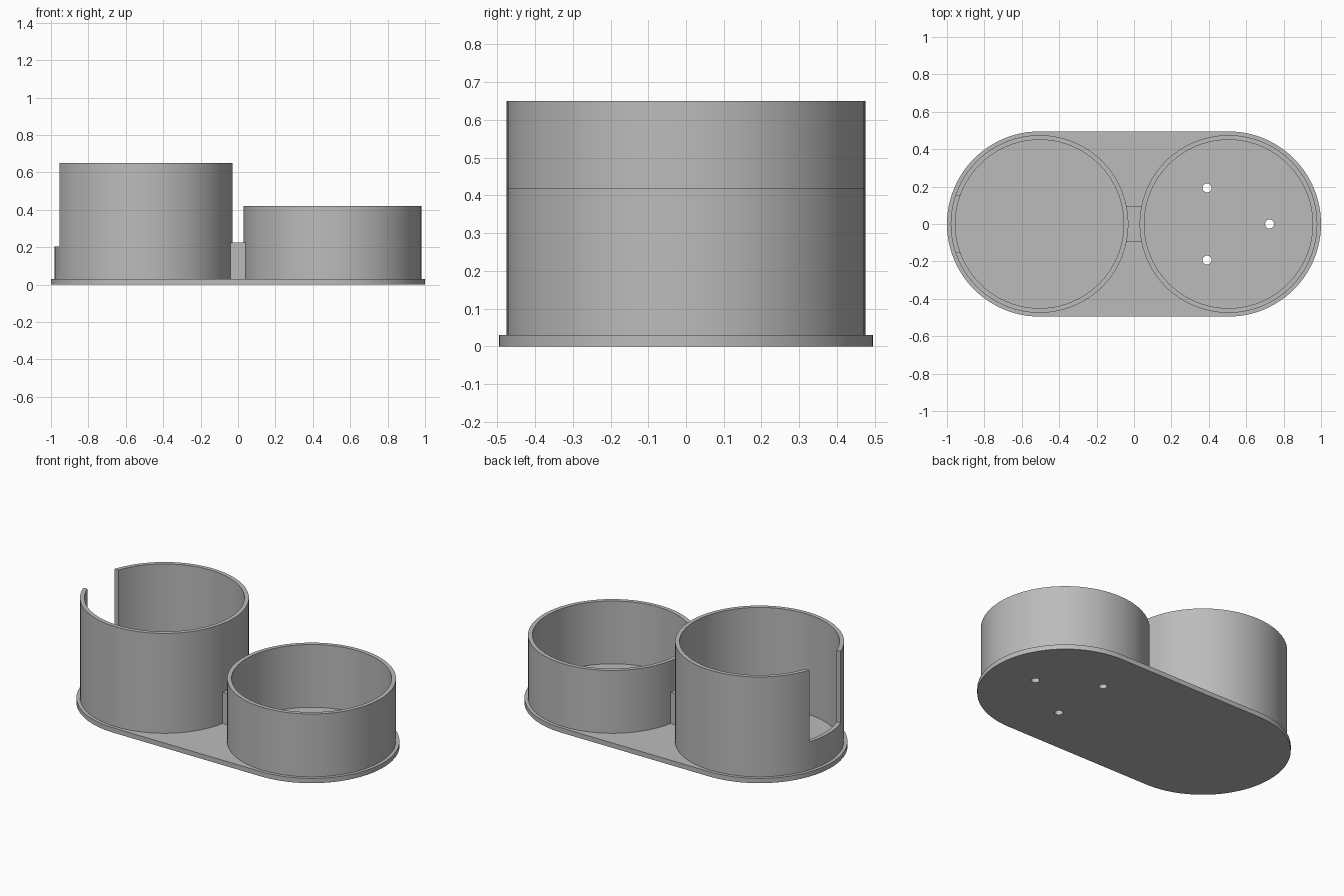
import bpy
import bmesh
from math import pi, cos, sin

default = bpy.data.objects.get("Cube")
if default:
    bpy.data.objects.remove(default, do_unlink=True)

SPACING = 0.505      # cup centre distance from the middle
OUTER, INNER = 0.475, 0.45
BASE_R, BASE_TOP = 0.495, 0.03
SEGMENTS = 96

grey = bpy.data.materials.new("plain_grey")
grey.use_nodes = True
color = (0.5, 0.5, 0.5, 1)
grey.diffuse_color = color
grey.node_tree.nodes["Principled BSDF"].inputs["Base Color"].default_value = color


def finish(name, bm):
    """Turn a bmesh into a named object in the scene."""
    bmesh.ops.recalc_face_normals(bm, faces=bm.faces)
    mesh = bpy.data.meshes.new(name)
    bm.to_mesh(mesh)
    bm.free()
    mesh.materials.append(grey)
    obj = bpy.data.objects.new(name, mesh)
    bpy.context.collection.objects.link(obj)
    return obj


def arc(cx, radius, start, end, steps):
    angles = [start + (end - start) * i / steps for i in range(steps + 1)]
    return [(cx + radius * cos(a), radius * sin(a)) for a in angles]


def prism(name, outline, z0, z1):
    bm = bmesh.new()
    face = bm.faces.new([bm.verts.new((x, y, z0)) for x, y in outline])
    new = bmesh.ops.extrude_face_region(bm, geom=[face])["geom"]
    top = [v for v in new if isinstance(v, bmesh.types.BMVert)]
    bmesh.ops.translate(bm, verts=top, vec=(0, 0, z1 - z0))
    return finish(name, bm)


def box(name, x0, x1, half_y, z0, z1):
    return prism(name, [(x0, -half_y), (x1, -half_y), (x1, half_y), (x0, half_y)], z0, z1)


def tube(name, cx, z0, z1):
    """Open round wall made by joining four rings of a rectangular section."""
    bm = bmesh.new()
    section = [(OUTER, z0), (OUTER, z1), (INNER, z1), (INNER, z0)]
    rings = [[bm.verts.new((x, y, z)) for x, y in arc(cx, r, 0, 2 * pi, SEGMENTS)[:-1]]
             for r, z in section]
    for k in range(4):
        a, b = rings[k], rings[(k + 1) % 4]
        for i in range(SEGMENTS):
            j = (i + 1) % SEGMENTS
            bm.faces.new((a[i], a[j], b[j], b[i]))
    return finish(name, bm)


def cut(target, cutter):
    """Subtract the cutter for good and discard it."""
    mod = target.modifiers.new("cut", 'BOOLEAN')
    mod.operation = 'DIFFERENCE'
    mod.solver = 'EXACT'
    mod.object = cutter
    bpy.context.view_layer.objects.active = target
    bpy.ops.object.modifier_apply(modifier=mod.name)
    bpy.data.objects.remove(cutter, do_unlink=True)


# Stadium-shaped base plate
half = SEGMENTS // 2
base = prism("base_plate",
             arc(SPACING, BASE_R, -pi / 2, pi / 2, half)
             + arc(-SPACING, BASE_R, pi / 2, 3 * pi / 2, half), 0, BASE_TOP)

# Three screw holes under the short cup
for i in range(3):
    a = i * 2 * pi / 3
    hx, hy = SPACING - 0.003 + 0.223 * cos(a), 0.223 * sin(a)
    hole = [(x, y + hy) for x, y in arc(hx, 0.024, 0, 2 * pi, 24)[:-1]]
    cut(base, prism("hole_cutter", hole, -0.1, 0.1))

# Cup walls, sunk slightly into the plate
tall_cup = tube("tall_cup_wall", -SPACING, 0.02, 0.65)
short_cup = tube("short_cup_wall", SPACING, 0.02, 0.42)

# Slot in the outer side of the tall cup
cut(tall_cup, box("slot_cutter", -1.1, -0.8, 0.152, 0.205, 0.8))

# Block joining the two cups
bridge = box("connecting_block", -0.045, 0.045, 0.095, 0.02, 0.225)

# Smooth round walls with sharp rims
for obj in (base, tall_cup, short_cup):
    bpy.ops.object.select_all(action='DESELECT')
    obj.select_set(True)
    bpy.context.view_layer.objects.active = obj
    bpy.ops.object.shade_smooth_by_angle(angle=pi / 6)
